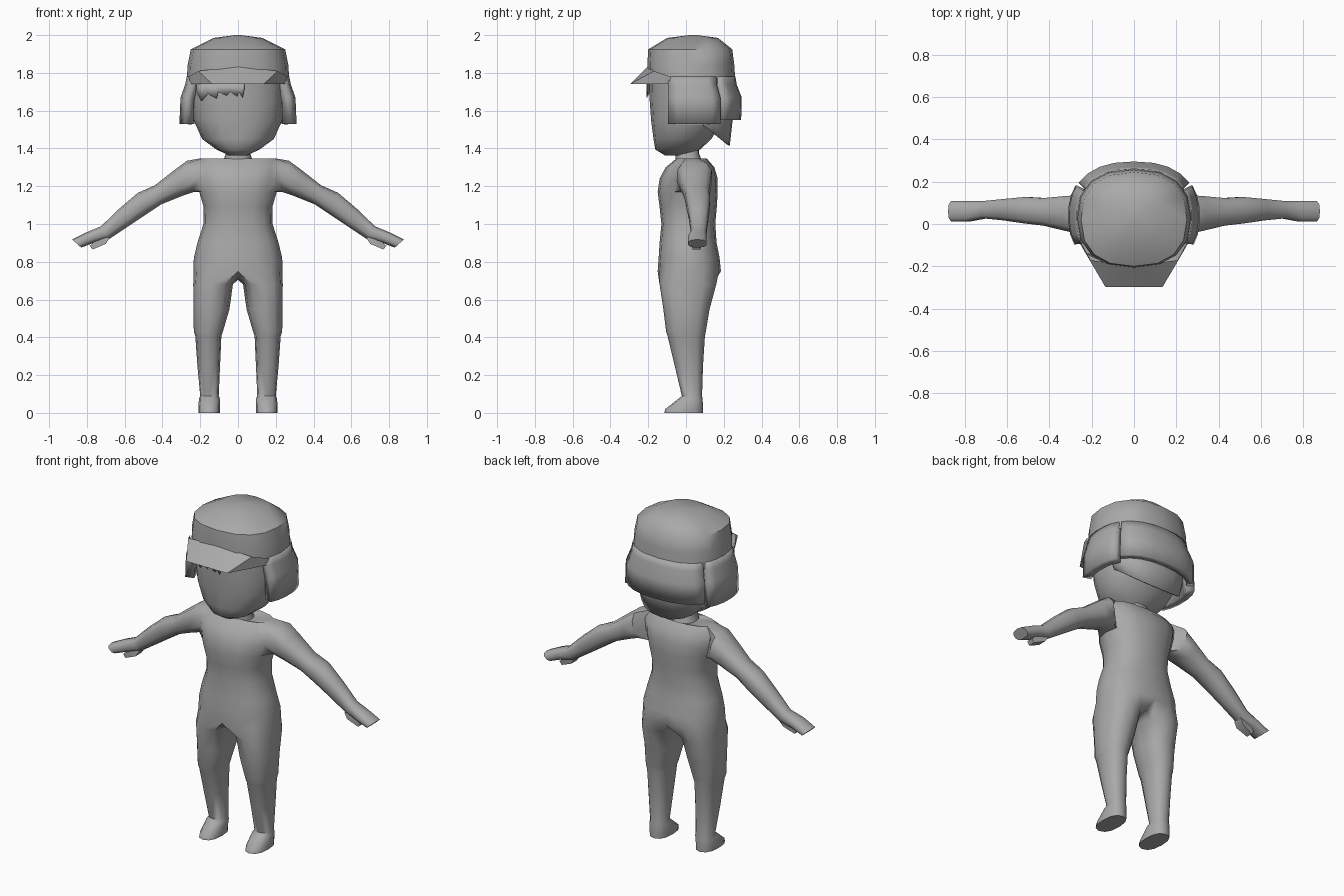
import bpy, bmesh, math
from math import sin, cos, radians

if "Cube" in bpy.data.objects:
    bpy.data.objects.remove(bpy.data.objects["Cube"])

grey = bpy.data.materials.new("grey")
grey.diffuse_color = (0.4, 0.4, 0.4, 1)
grey.use_nodes = True
grey.node_tree.nodes["Principled BSDF"].inputs["Base Color"].default_value = grey.diffuse_color


def se(v, e):
    return math.copysign(abs(v) ** (2 / e), v)


def oval(angle, x0, x1, y0, y1, e=2.4):
    """Point on a rounded box outline; angle 0 is +x, 90 is the back."""
    a = radians(angle)
    return ((x0 + x1) / 2 + (x1 - x0) / 2 * se(cos(a), e),
            (y0 + y1) / 2 + (y1 - y0) / 2 * se(sin(a), e))


def bridge(bm, a, b, closed=True):
    n = len(a)
    for i in range(n if closed else n - 1):
        j = (i + 1) % n
        bm.faces.new((a[i], a[j], b[j], b[i]))


def finish(bm, name, mirror=False, thick=0, angle=50):
    bmesh.ops.recalc_face_normals(bm, faces=bm.faces)
    me = bpy.data.meshes.new(name)
    bm.to_mesh(me)
    bm.free()
    ob = bpy.data.objects.new(name, me)
    bpy.context.collection.objects.link(ob)
    me.materials.append(grey)
    if thick:
        m = ob.modifiers.new("thickness", 'SOLIDIFY')
        m.thickness, m.offset = thick, -1
    if mirror:
        m = ob.modifiers.new("mirror", 'MIRROR')
        m.use_clip = True
        m.merge_threshold = 0.002
    bpy.ops.object.select_all(action='DESELECT')
    ob.select_set(True)
    bpy.context.view_layer.objects.active = ob
    bpy.ops.object.shade_smooth_by_angle(angle=radians(angle))
    return ob


def loft(name, rows, angles, closed=True, caps=(True, True), e=2.4, **kw):
    """Rows of (z, half width, front y, back y); z may be a function of y."""
    bm = bmesh.new()
    rings = []
    for z, hw, yf, yb in rows:
        ring = []
        for a in angles:
            x, y = oval(a, -hw, hw, yf, yb, e)
            ring.append(bm.verts.new((x, y, z(y) if callable(z) else z)))
        rings.append(ring)
    for a, b in zip(rings, rings[1:]):
        bridge(bm, a, b, closed)
    if closed and caps[0]:
        bm.faces.new(rings[0])
    if closed and caps[1]:
        bm.faces.new(rings[-1])
    return finish(bm, name, **kw)


def span(a, b, n):
    return [a + (b - a) * i / n for i in range(n + 1)]


# ---- Body: half torso, arm and leg as one skin, mirrored
bm = bmesh.new()
torso = [(0.75, .236, -.15, .185), (0.82, .234, -.145, .178), (0.9, .215, -.14, .162),
         (1.0, .183, -.13, .155), (1.09, .182, -.14, .163), (1.17, .205, -.15, .168),
         (1.24, .222, -.14, .168), (1.3, .232, -.108, .15), (1.347, .2, -.05, .11),
         (1.332, .078, -.055, .085), (1.37, .066, -.055, .07), (1.46, .065, -.05, .07)]
grid = []
for z, hw, yf, yb in torso:
    ring = []
    for a in span(-90, 90, 8):
        x, y = oval(a, -hw, hw, yf, yb)
        ring.append(bm.verts.new((0 if abs(a) == 90 else x, y, z)))
    grid.append(ring)
A, B = 5, 8                                  # rows of the arm opening
for r in range(len(grid) - 1):
    for c in range(8):
        if not (A <= r < B and c in (3, 4)):
            bm.faces.new((grid[r][c], grid[r][c + 1], grid[r + 1][c + 1], grid[r + 1][c]))

# arm rings: top point, bottom point (x, z), then front and back y
hole = [grid[A][4], grid[A][5], grid[A + 1][5], grid[A + 2][5], grid[B][5],
        grid[B][4], grid[B][3], grid[A + 2][3], grid[A + 1][3], grid[A][3]]
arm = [(.27, 1.335, .24, 1.168, -.05, .14), (.34, 1.283, .30, 1.147, -.035, .135),
       (.44, 1.205, .405, 1.105, -.01, .125), (.53, 1.165, .485, 1.052, .0, .13),
       (.63, 1.08, .585, .985, .015, .12), (.725, .988, .68, .922, .025, .11),
       (.80, .957, .76, .902, .01, .11), (.878, .918, .83, .875, .01, .11)]
prev = hole
for xt, zt, xb, zb, yf, yb in arm:
    ring = []
    for i in range(10):
        u, v = se(cos(radians(36 * i)), 2.6), se(sin(radians(36 * i)), 2.6)
        t = (1 - u) / 2
        ring.append(bm.verts.new((xb + (xt - xb) * t, (yf + yb) / 2 + (yb - yf) / 2 * v,
                                  zb + (zt - zb) * t)))
    bridge(bm, prev, ring)
    prev = ring
bm.faces.new(prev)

# leg rings: z, inner x, outer x, front y, back y
crotch = [bm.verts.new((0, y, z)) for y, z in ((.11, .715), (.02, .705), (-.08, .715))]
prev = grid[0] + crotch
leg = [(.68, .027, .237, -.14, .16), (.55, .045, .236, -.12, .125), (.43, .08, .234, -.105, .105),
       (.405, .088, .226, -.097, .1), (.25, .095, .215, -.06, .09), (.09, .102, .2, -.022, .085),
       (.075, .096, .207, -.04, .088), (.02, .095, .21, -.11, .09), (0, .095, .21, -.115, .09)]
for z, xi, xo, yf, yb in leg:
    ring = [bm.verts.new((*oval(a, xi, xo, yf, yb), z)) for a in range(-120, 240, 30)]
    bridge(bm, prev, ring)
    prev = ring
bm.faces.new(prev)
finish(bm, "body", mirror=True)

# ---- Thumbs: small tapered loft below each hand
bm = bmesh.new()
prev = None
for xt, zt, xb, zb, yf, yb in [(.72, .95, .68, .925, .035, .09), (.74, .925, .70, .895, .03, .085),
                               (.785, .885, .77, .865, .035, .075)]:
    ring = [bm.verts.new(p) for p in ((xt, yf, zt), (xt, yb, zt), (xb, yb, zb), (xb, yf, zb))]
    if prev:
        bridge(bm, prev, ring)
    prev = ring
bm.faces.new(prev)
finish(bm, "thumbs", mirror=True)

# ---- Head
full = [i * 22.5 for i in range(16)]
loft("head", [(1.362, .045, -.11, .03), (1.395, .115, -.163, .075), (1.45, .19, -.172, .135),
              (1.55, .235, -.185, .195), (1.65, .248, -.192, .22), (1.77, .248, -.195, .23)],
     full, e=2.2)

# ---- Hat crown
loft("hat_crown", [(1.74, .272, -.2, .262), (1.84, .267, -.205, .256), (1.925, .25, -.2, .245),
                   (1.985, .13, -.1, .17), (2.0, .015, .02, .06)], full, caps=(False, True))

# ---- Hat flaps: two sides and the back, split by narrow slits
flap = [(1.78, .272, -.205, .262), (1.74, .28, -.21, .268), (1.67, .305, -.22, .295),
        (1.53, .311, -.22, .295)]
loft("side_flap_right", flap, span(-27, 30, 5), closed=False, thick=.05)
loft("side_flap_left", flap, span(150, 207, 5), closed=False, thick=.05)
flap[-1] = (1.55, .305, -.22, .292)
loft("back_flap", flap, span(34, 146, 8), closed=False, thick=.04)

# ---- Hair under the hat at the nape, with a sloping lower edge
loft("nape_hair", [(1.68, .252, -.19, .25), (1.55, .245, -.19, .247),
                   (lambda y: 1.53 - max(0, y - .08) * .75, .225, -.18, .232)],
     span(15, 165, 10), closed=False, thick=.01)

# ---- Hat visor: wedge sloping out from the brow
bm = bmesh.new()
up = [(-.262, -.08, 1.78), (-.21, -.17, 1.81), (0, -.2, 1.835), (.21, -.17, 1.81), (.262, -.08, 1.78)]
low = [(-.25, -.09, 1.74), (-.19, -.2, 1.74), (-.135, -.297, 1.74), (.135, -.297, 1.74),
       (.19, -.2, 1.74), (.25, -.09, 1.74)]
u, w = [bm.verts.new(p) for p in up], [bm.verts.new(p) for p in low]
for f in ((u[0], u[1], w[1], w[0]), (u[1], w[2], w[1]), (u[1], u[2], w[2]), (u[2], w[3], w[2]),
          (u[2], u[3], w[3]), (u[3], w[4], w[3]), (u[3], u[4], w[5], w[4]), tuple(w)):
    bm.faces.new(f)
finish(bm, "visor", angle=30)

# ---- Ragged fringe below the visor
bm = bmesh.new()
edge = [(-.22, 1.70), (-.195, 1.65), (-.16, 1.69), (-.115, 1.665), (-.105, 1.70), (-.06, 1.68),
        (-.04, 1.70), (-.005, 1.675), (.005, 1.70), (.025, 1.67), (.035, 1.72)]
pairs = [[bm.verts.new((x, -.21 + 1.4 * x * x, h)) for h in (1.75, z)] for x, z in edge]
for a, b in zip(pairs, pairs[1:]):
    bm.faces.new((a[0], a[1], b[1], b[0]))
finish(bm, "fringe", thick=.005)
